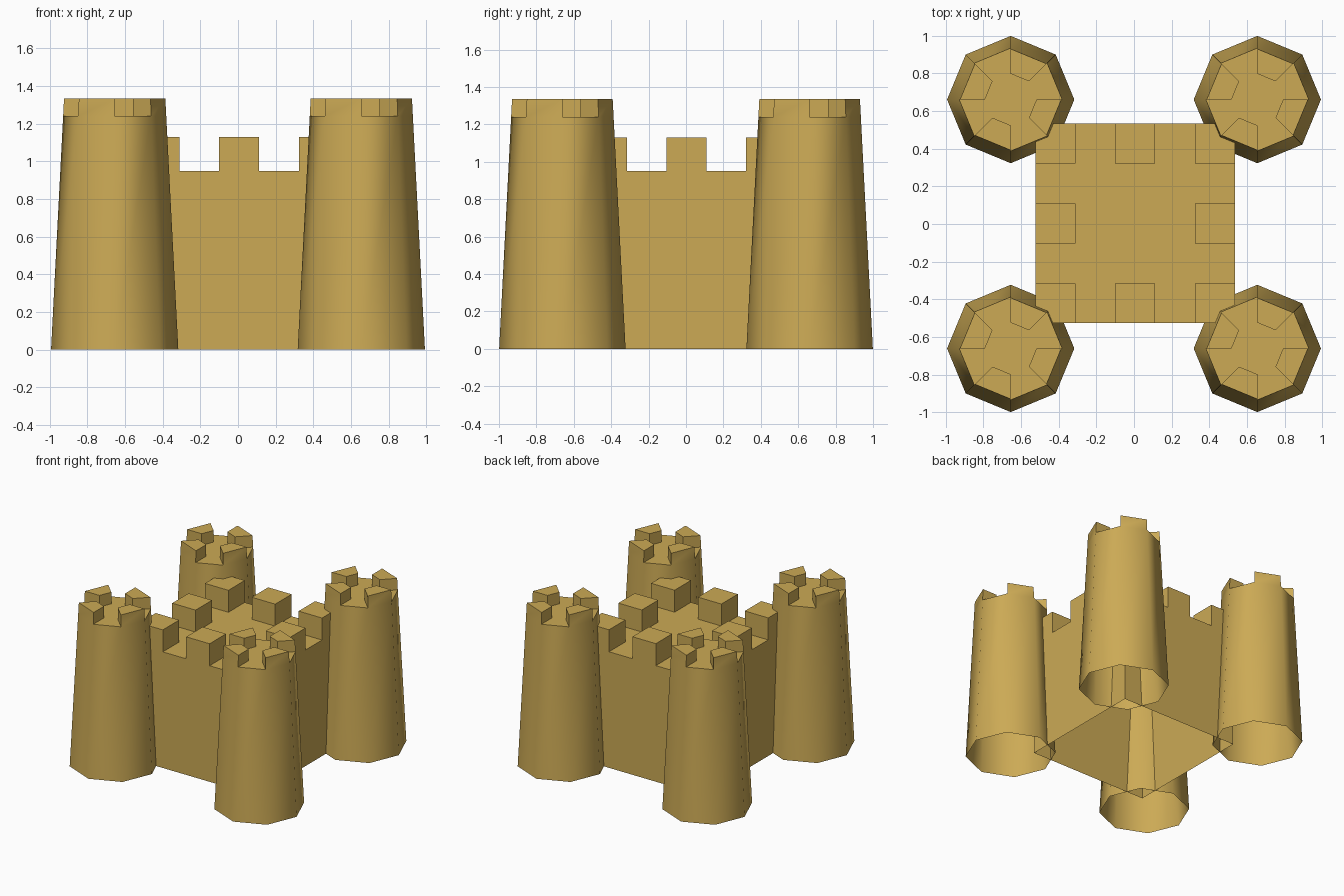
import bpy, bmesh, math

if "Cube" in bpy.data.objects:
    bpy.data.objects.remove(bpy.data.objects["Cube"])

stone = bpy.data.materials.new("sandstone")
stone.diffuse_color = (0.604, 0.402, 0.091, 1)
stone.use_nodes = True
stone.node_tree.nodes["Principled BSDF"].inputs["Base Color"].default_value = stone.diffuse_color


def finish(bm, name):
    bmesh.ops.recalc_face_normals(bm, faces=bm.faces)
    me = bpy.data.meshes.new(name)
    bm.to_mesh(me)
    bm.free()
    me.materials.append(stone)
    return me


def place(me, name, loc=(0, 0, 0)):
    ob = bpy.data.objects.new(name, me)
    ob.location = loc
    bpy.context.collection.objects.link(ob)
    return ob


def walls(bm, low, high, skip=()):
    n = len(low)
    for i in range(n):
        if i not in skip:
            j = (i + 1) % n
            bm.faces.new((low[i], low[j], high[j], high[i]))


# Tower: tapered octagon, open underneath, four wedge merlons on alternate sides
SIDES, R0, R1, FLOOR, TOP, INNER = 8, 0.338, 0.269, 1.24, 1.335, 0.137


def tower_mesh():
    bm = bmesh.new()

    def ring(r, z):
        return [bm.verts.new((r * math.cos(a), r * math.sin(a), z))
                for a in (2 * math.pi * i / SIDES for i in range(SIDES))]

    base = ring(R0, 0)
    rim = ring(R0 + (R1 - R0) * FLOOR / TOP, FLOOR)
    rim_top = ring(R1, TOP)
    inner, inner_top = ring(INNER, FLOOR), ring(INNER, TOP)
    walls(bm, base, rim)
    bm.faces.new(inner)
    for i in range(SIDES):
        j = (i + 1) % SIDES
        if i % 2:  # merlon
            walls(bm, [rim[i], rim[j], inner[j], inner[i]],
                  [rim_top[i], rim_top[j], inner_top[j], inner_top[i]])
            bm.faces.new((rim_top[i], rim_top[j], inner_top[j], inner_top[i]))
        else:      # gap floor
            bm.faces.new((rim[i], rim[j], inner[j], inner[i]))
    me = finish(bm, "corner_tower")
    me.shade_smooth()
    me.set_sharp_from_angle(angle=math.radians(50))
    return me


tower = tower_mesh()
for sy, row in ((-1, "front"), (1, "back")):
    for sx, side in ((-1, "left"), (1, "right")):
        place(tower, f"{row}_{side}_tower", (sx * 0.655, sy * 0.661, 0))


# Keep: square block, open underneath, 5 x 5 roof grid with border cells raised
def keep_mesh():
    bm = bmesh.new()
    h, n, roof, top = 0.53, 5, 0.95, 1.13

    def v(i, j, z):
        return bm.verts.new((-h + 2 * h * i / n, -h + 2 * h * j / n, z))

    corners = ((0, 0), (n, 0), (n, n), (0, n))
    for k in range(4):
        a, b = corners[k], corners[(k + 1) % 4]
        bm.faces.new((v(*a, 0), v(*b, 0), v(*b, roof), v(*a, roof)))
    for i in range(n):
        for j in range(n):
            cell = ((i, j), (i + 1, j), (i + 1, j + 1), (i, j + 1))
            low = [v(*c, roof) for c in cell]
            if i % 2 == 0 and j % 2 == 0 and (i, j) != (2, 2):
                high = [v(*c, top) for c in cell]
                walls(bm, low, high)
                bm.faces.new(high)
            else:
                bm.faces.new(low)
    bmesh.ops.remove_doubles(bm, verts=bm.verts, dist=0.001)
    return finish(bm, "keep")


place(keep_mesh(), "keep", (0.006, 0.003, 0))
